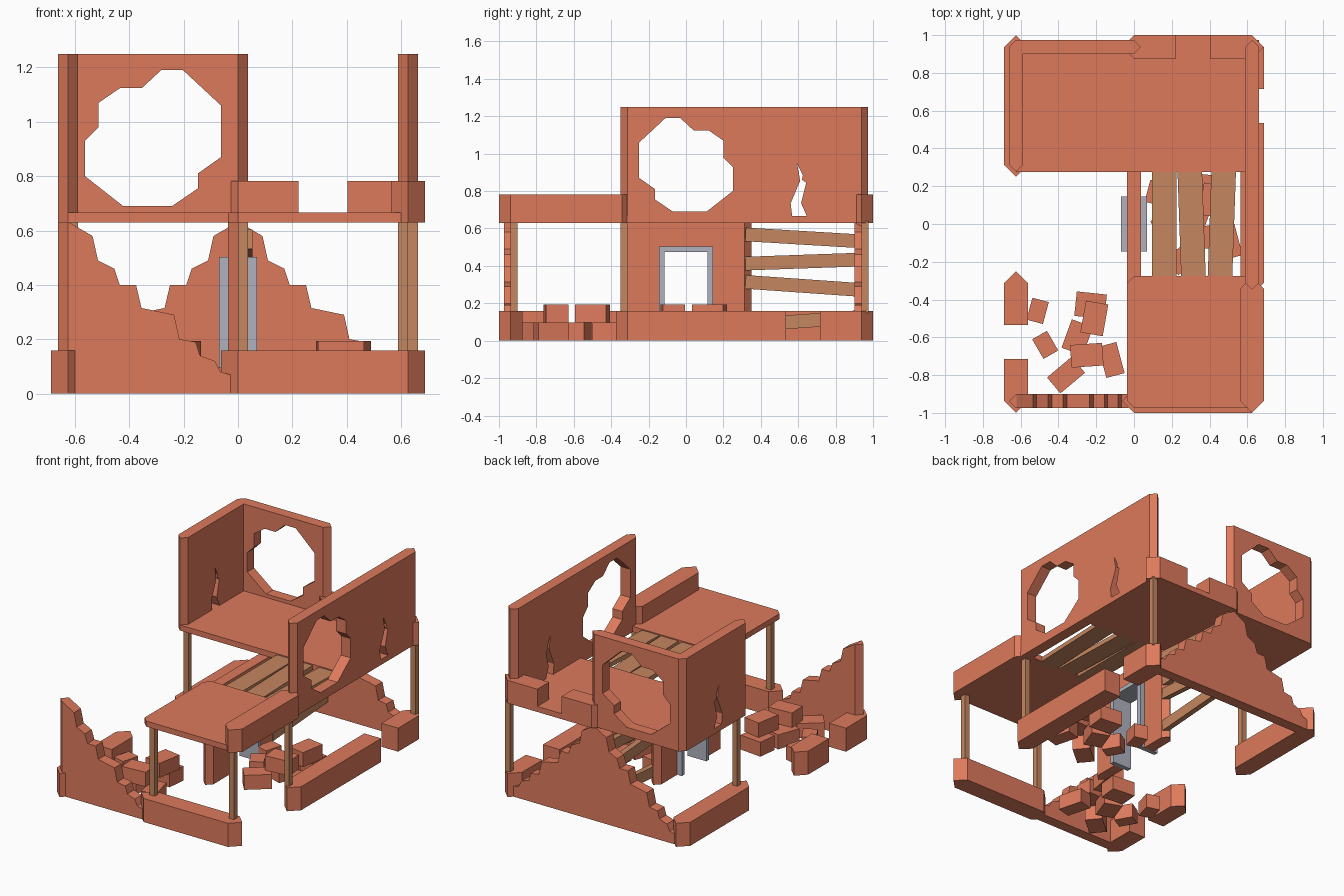
import bpy, bmesh, math
from mathutils import Matrix, Vector

if "Cube" in bpy.data.objects:
    bpy.data.objects.remove(bpy.data.objects["Cube"])

def material(name, c):
    m = bpy.data.materials.new(name)
    m.diffuse_color = (*c, 1)
    m.use_nodes = True
    m.node_tree.nodes["Principled BSDF"].inputs["Base Color"].default_value = m.diffuse_color
    return m

BRICK = material("brick", (0.73, 0.195, 0.107))
WOOD = material("wood", (0.56, 0.24, 0.115))
STONE = material("stone", (0.43, 0.45, 0.52))
C = 0.625          # cell size
X, Y = C, 1.5 * C  # outer wall centre lines
M = C / 2
THICK, THIN = 0.0625, 0.0365

def extrude(name, pts, vec, mat):
    """Extrude a closed polygon of 3D points along vec."""
    bm = bmesh.new()
    f = bm.faces.new([bm.verts.new(p) for p in pts])
    r = bmesh.ops.extrude_face_region(bm, geom=[f])
    bmesh.ops.translate(bm, vec=vec, verts=[g for g in r["geom"] if isinstance(g, bmesh.types.BMVert)])
    bmesh.ops.recalc_face_normals(bm, faces=bm.faces)
    me = bpy.data.meshes.new(name)
    bm.to_mesh(me)
    bm.free()
    me.materials.append(mat)
    ob = bpy.data.objects.new(name, me)
    bpy.context.collection.objects.link(ob)
    return ob

def profile(name, uz, half, mat):
    return extrude(name, [(u, -half, z) for u, z in uz], (0, 2 * half, 0), mat)

def box(name, size, loc, rot=(0, 0, 0), mat=BRICK):
    x, y, z = (s / 2 for s in size)
    ob = extrude(name, [(-x, -y, -z), (x, -y, -z), (x, y, -z), (-x, y, -z)], (0, 0, 2 * z), mat)
    ob.location, ob.rotation_euler = loc, rot
    return ob

def cut_away(ob, cutter):
    mod = ob.modifiers.new("cut", 'BOOLEAN')
    mod.operation, mod.solver, mod.object = 'DIFFERENCE', 'EXACT', cutter
    cutter.hide_render = True
    bpy.context.view_layer.update()
    dg = bpy.context.evaluated_depsgraph_get()
    me = bpy.data.meshes.new_from_object(ob.evaluated_get(dg))
    ob.modifiers.clear()
    ob.data = me
    bpy.data.objects.remove(cutter)

def wall(name, p, q, t, z0, z1, cut=None):
    """Wall with pointed ends from p to q; cut is an opening in (along, z)."""
    d = Vector(q) - Vector(p)
    L = d.length
    ob = extrude(name, [(-t, 0, z0), (0, -t, z0), (L, -t, z0), (L + t, 0, z0), (L, t, z0), (0, t, z0)],
                 (0, 0, z1 - z0), BRICK)
    if cut:
        cut_away(ob, profile("cutter", cut, 0.2, BRICK))
    ob.matrix_world = Matrix.Translation((p[0], p[1], 0)) @ Matrix.Rotation(math.atan2(d.y, d.x), 4, 'Z')
    return ob

# opening shapes
def gap(z0, z1):
    return [(0.223, z0), (0.403, z0), (0.403, z1), (0.223, z1)]

HOLE = [(u + M, z) for u, z in [
    (-.25, .93), (-.2, .98), (-.2, 1.07), (-.12, 1.125), (-.04, 1.125), (.03, 1.19), (.11, 1.19),
    (.25, 1.06), (.25, .87), (.165, .81), (.165, .755), (.07, .69), (-.11, .69), (-.25, .8)]]
CRACK = [(.255, .667), (.247, .735), (.298, .855), (.282, .945), (.312, .885),
         (.308, .86), (.33, .845), (.303, .735), (.333, .667)]
STEPS = [(-.2, .632), (0, .632), (.09, .58), (.11, .49), (.17, .46), (.19, .4), (.25, .4), (.27, .315),
         (.39, .29), (.41, .2), (.47, .19), (.485, .14), (.54, .12), (.56, .08), (.597, .07),
         (.597, -.1), (.8, -.1), (.8, .8), (-.2, .8)]
DOOR = [(.1725, -.1), (.4525, -.1), (.4525, .49), (.1725, .49)]

# ground floor walls
LOW = 0.158
wall("front_low_wall", (0, -Y), (X, -Y), THICK, 0, LOW)
wall("left_front_low_wall", (-X, -Y), (-X, -M), THICK, 0, LOW, gap(-.1, .3))
wall("left_back_low_wall", (-X, M), (-X, Y), THICK, 0, LOW)
wall("right_middle_low_wall", (X, -M), (X, M), THICK, 0, LOW)
wall("right_back_low_wall", (X, M), (X, Y), THICK, 0, LOW, gap(-.1, .3))
wall("front_broken_wall", (-X, -Y), (0, -Y), THIN, 0, .63, STEPS)
wall("back_broken_wall_left", (0, Y), (-X, Y), THIN, 0, .63, STEPS)
wall("back_broken_wall_right", (0, Y), (X, Y), THIN, 0, .63, STEPS)

# inner doorway and frame
wall("door_wall", (0, -M), (0, M), THIN, 0, .63, DOOR)
frame = profile("door_frame", [(-.145, 0), (-.145, .503), (.145, .503), (.145, 0), (.115, 0),
                               (.115, .475), (-.115, .475), (-.115, 0)], .07, STONE)
frame.rotation_euler.z = math.pi / 2

# boards across the inner opening
for i, (z, a, x) in enumerate([(.105, 4, .018), (.293, -4, .018), (.423, 2, .018), (.55, -3.4, .036)]):
    box(f"wall_board_{i}", (.036, C - .01, .073), (x, C, z), (math.radians(a), 0, 0), WOOD)

# posts
P = 0.037
for n, x, y in [("front_middle", P / 2, -Y + P / 2), ("front_right", X - P / 2, -Y + P / 2),
                ("right_middle", X - P / 2, -M - P / 2), ("back_right", X + P / 2, Y + P / 2),
                ("left_middle", -X + P / 2, M + P / 2)]:
    box(f"{n}_post", (P, P, .63 - LOW + .02), (x, y, (.63 + LOW) / 2), mat=WOOD)

# upper floor slabs with chamfered corners
def slab(name, x0, x1, y0, y1):
    c, z = THIN, .63
    extrude(name, [(x0 - c, y0, z), (x0, y0 - c, z), (x1, y0 - c, z), (x1 + c, y0, z),
                   (x1 + c, y1, z), (x1, y1 + c, z), (x0, y1 + c, z), (x0 - c, y1, z)],
            (0, 0, .037), BRICK)

slab("back_floor", -X, X, M, Y)
slab("front_floor", 0, X, -Y, -M)
for i, (x, a) in enumerate([(.16, 0), (.305, 2), (.465, -2)]):
    box(f"floor_plank_{i}", (.13, .62, .03), (x, 0, .645), (0, 0, math.radians(a)), WOOD)

# upper floor walls
TOP = 1.25
wall("right_front_parapet", (X, -Y), (X, -M - .03), THICK, .63, .783)
wall("back_parapet", (0, Y), (X, Y), THICK, .63, .783, gap(.667, .9))
wall("back_tall_wall", (-X, Y), (0, Y), THIN, .63, TOP, HOLE)
wall("left_tall_wall", (-X, M), (-X, Y), THIN, .63, TOP, CRACK)
wall("right_tall_wall_hole", (X, M), (X, -M), THIN, .63, TOP, HOLE)
wall("right_tall_wall_crack", (X, M), (X, Y), THIN, .63, TOP, CRACK)

# two identical rubble heaps: x, y, size x, size y, angle, base height
RUBBLE = [(-.51, -.46, .09, .12, -15, 0), (-.23, -.43, .16, .13, -6, 0), (-.3, -.6, .12, .16, -20, 0),
          (-.12, -.72, .1, .17, 15, 0), (-.47, -.64, .09, .12, 30, 0), (-.36, -.8, .17, .11, 40, 0),
          (-.21, -.5, .12, .17, -10, .097), (-.25, -.695, .17, .12, 4, .097)]
for h, (dx, dy) in enumerate([(0, 0), (C, C)]):
    for i, (x, y, sx, sy, a, z) in enumerate(RUBBLE):
        box(f"rubble_{h}_{i}", (sx, sy, .097), (x + dx, y + dy, z + .0485), (0, 0, math.radians(a)))
